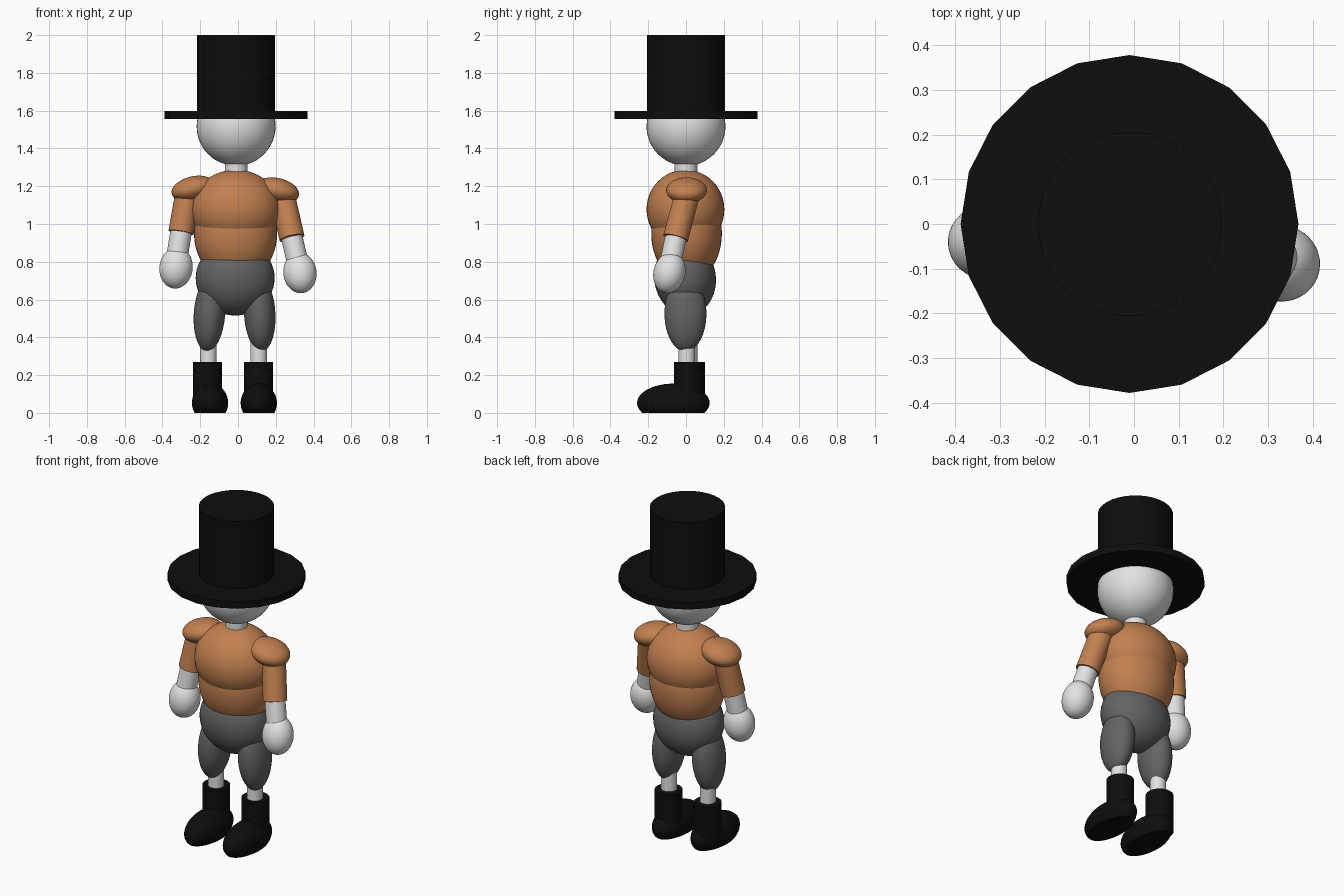
import bpy, bmesh, math
from mathutils import Vector

if "Cube" in bpy.data.objects:
    bpy.data.objects.remove(bpy.data.objects["Cube"])


def material(name, rgb):
    m = bpy.data.materials.new(name)
    m.diffuse_color = (*rgb, 1)
    m.use_nodes = True
    m.node_tree.nodes["Principled BSDF"].inputs["Base Color"].default_value = m.diffuse_color
    return m


BLACK = material("black felt", (0.004, 0.004, 0.004))
WHITE = material("white skin", (0.76, 0.76, 0.76))
ORANGE = material("orange shirt", (0.54, 0.215, 0.08))
GREY = material("grey trousers", (0.125, 0.125, 0.125))


def finish(name, mat):
    ob = bpy.context.object
    ob.name = name
    ob.data.materials.append(mat)
    bpy.ops.object.shade_smooth_by_angle(angle=math.radians(40))
    return ob


def ball(name, centre, radii, mat, tilt=(0, 0, 0)):
    """Ellipsoid, tilted by degrees about x, y and z."""
    bpy.ops.mesh.primitive_uv_sphere_add(segments=40, ring_count=24, location=centre,
                                         rotation=[math.radians(a) for a in tilt])
    bpy.context.object.scale = radii
    return finish(name, mat)


def tube(name, start, end, radius, mat, sides=32):
    """Closed cylinder running between two points."""
    a, b = Vector(start), Vector(end)
    axis = b - a
    bpy.ops.mesh.primitive_cylinder_add(vertices=sides, radius=radius, depth=axis.length,
                                        location=(a + b) / 2)
    ob = bpy.context.object
    ob.rotation_euler = axis.to_track_quat('Z', 'Y').to_euler()
    return finish(name, mat)


def shoe(name, x, y):
    """Ellipsoid sliced flat at the sole."""
    ob = ball(name, (x, y, 0.053), (0.096, 0.192, 0.102), BLACK)
    bm = bmesh.new()
    bm.from_mesh(ob.data)
    cut = bmesh.ops.bisect_plane(bm, geom=bm.verts[:] + bm.edges[:] + bm.faces[:],
                                 plane_co=(0, 0, -0.053 / 0.102), plane_no=(0, 0, -1),
                                 clear_outer=True)
    rim = [e for e in cut['geom_cut'] if isinstance(e, bmesh.types.BMEdge)]
    bmesh.ops.contextual_create(bm, geom=rim)
    bmesh.ops.recalc_face_normals(bm, faces=bm.faces[:])
    bm.to_mesh(ob.data)
    bm.free()
    bpy.ops.object.shade_smooth_by_angle(angle=math.radians(40))


CX = -0.01  # body axis

# Top hat, head and neck
tube("hat_crown", (CX, 0, 1.57), (CX, 0, 2.0), 0.206, BLACK, 32)
tube("hat_brim", (CX, 0, 1.555), (CX, 0, 1.597), 0.378, BLACK, 20)
ball("head", (CX, 0, 1.517), (0.209, 0.209, 0.209), WHITE)
tube("neck", (CX, 0, 1.22), (CX, 0, 1.36), 0.06, WHITE)

# Torso
ball("chest", (CX - 0.002, -0.003, 1.077), (0.237, 0.206, 0.21), ORANGE)
ball("belly", (CX - 0.003, 0.003, 0.95), (0.22, 0.187, 0.26), ORANGE)
ball("hips", (CX - 0.005, -0.005, 0.714), (0.209, 0.163, 0.199), GREY, (8, 0, 0))

# Arms: shoulder centre, sleeve top, cuff, wrist, hand centre, shoulder tilt
arms = {
    "left": ((-0.238, 0.005, 1.187), (-0.262, 0.01, 1.18), (-0.302, -0.02, 0.955),
             (-0.322, -0.035, 0.83), (-0.328, -0.04, 0.768), -14),
    "right": ((0.21, 0.003, 1.178), (0.23, 0.01, 1.17), (0.286, -0.055, 0.925),
              (0.315, -0.08, 0.80), (0.328, -0.088, 0.742), 14),
}
for side, (shoulder, top, cuff, wrist, hand, lean) in arms.items():
    ball(side + "_shoulder", shoulder, (0.116, 0.108, 0.065), ORANGE, (0, lean, 0))
    tube(side + "_sleeve", top, cuff, 0.067, ORANGE)
    tube(side + "_forearm", cuff, wrist, 0.057, WHITE)
    swing = -4 if side == "left" else -14
    ball(side + "_hand", hand, (0.088, 0.084, 0.11), WHITE, (swing, -lean * 0.5, 0))

# Legs: thigh x, shin x, boot x, shoe x, y offset, thigh lean
legs = {
    "left": (-0.151, -0.157, -0.162, -0.148, 0.012, 4),
    "right": (0.115, 0.11, 0.108, 0.11, 0.0, -3),
}
for side, (thigh, shin, boot, foot, dy, lean) in legs.items():
    ball(side + "_thigh", (thigh, -0.003, 0.525), (0.083, 0.111, 0.2), GREY, (0, lean, 0))
    tube(side + "_shin", (shin, dy + 0.004, 0.2), (shin, dy + 0.004, 0.42), 0.044, WHITE)
    tube(side + "_boot_shaft", (boot, dy + 0.012, 0.04), (boot, dy + 0.012, 0.27), 0.076, BLACK)
    shoe(side + "_shoe", foot, -0.067)
